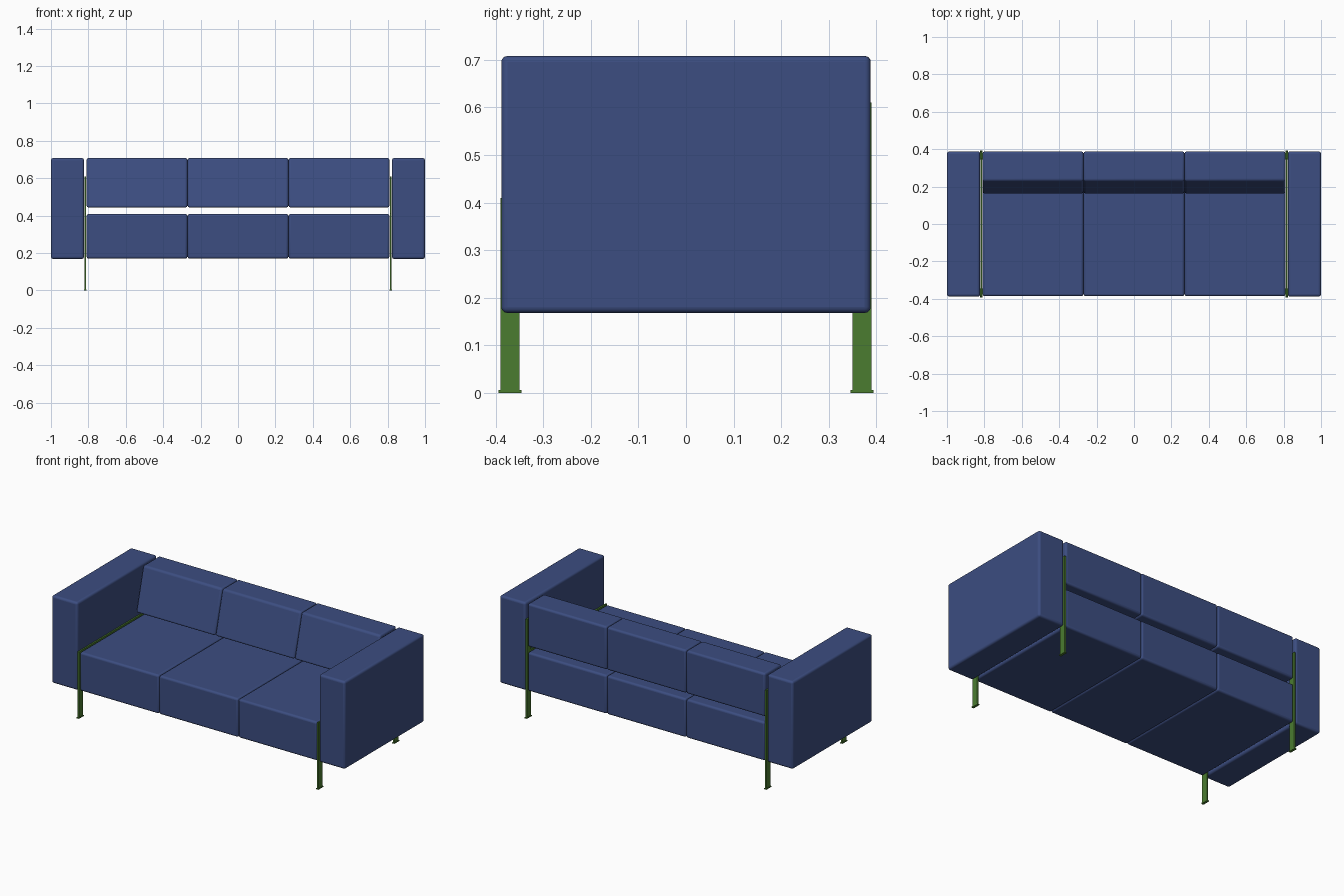
import bpy, bmesh

if "Cube" in bpy.data.objects:
    bpy.data.objects.remove(bpy.data.objects["Cube"])


def material(name, color):
    m = bpy.data.materials.new(name)
    m.diffuse_color = color
    m.use_nodes = True
    m.node_tree.nodes["Principled BSDF"].inputs["Base Color"].default_value = m.diffuse_color
    return m


FABRIC = material("blue_fabric", (0.045, 0.075, 0.22, 1))
METAL = material("green_metal", (0.07, 0.2, 0.03, 1))


def extrude_x(name, profile, x0, x1, mat, radius=0.0, segments=4):
    """Extrude a (y, z) profile from x0 to x1 and round its edges."""
    bm = bmesh.new()
    face = bm.faces.new([bm.verts.new((x0, y, z)) for y, z in profile])
    ext = bmesh.ops.extrude_face_region(bm, geom=[face])
    verts = [v for v in ext["geom"] if isinstance(v, bmesh.types.BMVert)]
    bmesh.ops.translate(bm, verts=verts, vec=(x1 - x0, 0, 0))
    bmesh.ops.recalc_face_normals(bm, faces=bm.faces)
    mesh = bpy.data.meshes.new(name)
    bm.to_mesh(mesh)
    bm.free()
    mesh.materials.append(mat)
    ob = bpy.data.objects.new(name, mesh)
    bpy.context.collection.objects.link(ob)
    if radius:
        bev = ob.modifiers.new("soft_edges", 'BEVEL')
        bev.width, bev.segments = radius, segments
        bpy.ops.object.select_all(action='DESELECT')
        ob.select_set(True)
        bpy.context.view_layer.objects.active = ob
        bpy.ops.object.shade_smooth_by_angle()
    return ob


def rect(y0, y1, z0, z1):
    return [(y0, z0), (y1, z0), (y1, z1), (y0, z1)]


# Three seat cushions and three back cushions with sloping fronts
W = 0.54
BACK = [(0.16, 0.443), (0.388, 0.443), (0.388, 0.708), (0.23, 0.708)]
for i, side in enumerate(("left", "middle", "right")):
    x0 = (i - 1.5) * W + 0.0005
    x1 = x0 + W - 0.001
    extrude_x(side + "_seat_cushion", rect(-0.386, 0.388, 0.17, 0.408), x0, x1, FABRIC, 0.012)
    extrude_x(side + "_back_cushion", BACK, x0, x1, FABRIC, 0.012)

for side, s in (("left", -1), ("right", 1)):
    # Padded arm block
    extrude_x(side + "_arm", rect(-0.388, 0.388, 0.168, 0.708), s * 0.823, s, FABRIC, 0.013)
    # Flat steel frame: low front leg, side rail, tall rear leg
    frame = [(-0.39, 0), (-0.35, 0), (-0.35, 0.37), (0.35, 0.37),
             (0.35, 0), (0.39, 0), (0.39, 0.61), (0.35, 0.61),
             (0.35, 0.41), (-0.39, 0.41)]
    extrude_x(side + "_frame", frame, s * 0.812, s * 0.821, METAL)
    # Foot plates
    for end, y in (("front", -0.37), ("rear", 0.37)):
        extrude_x(f"{side}_{end}_foot", rect(y - 0.024, y + 0.024, 0, 0.006),
                  s * 0.809, s * 0.824, METAL)
